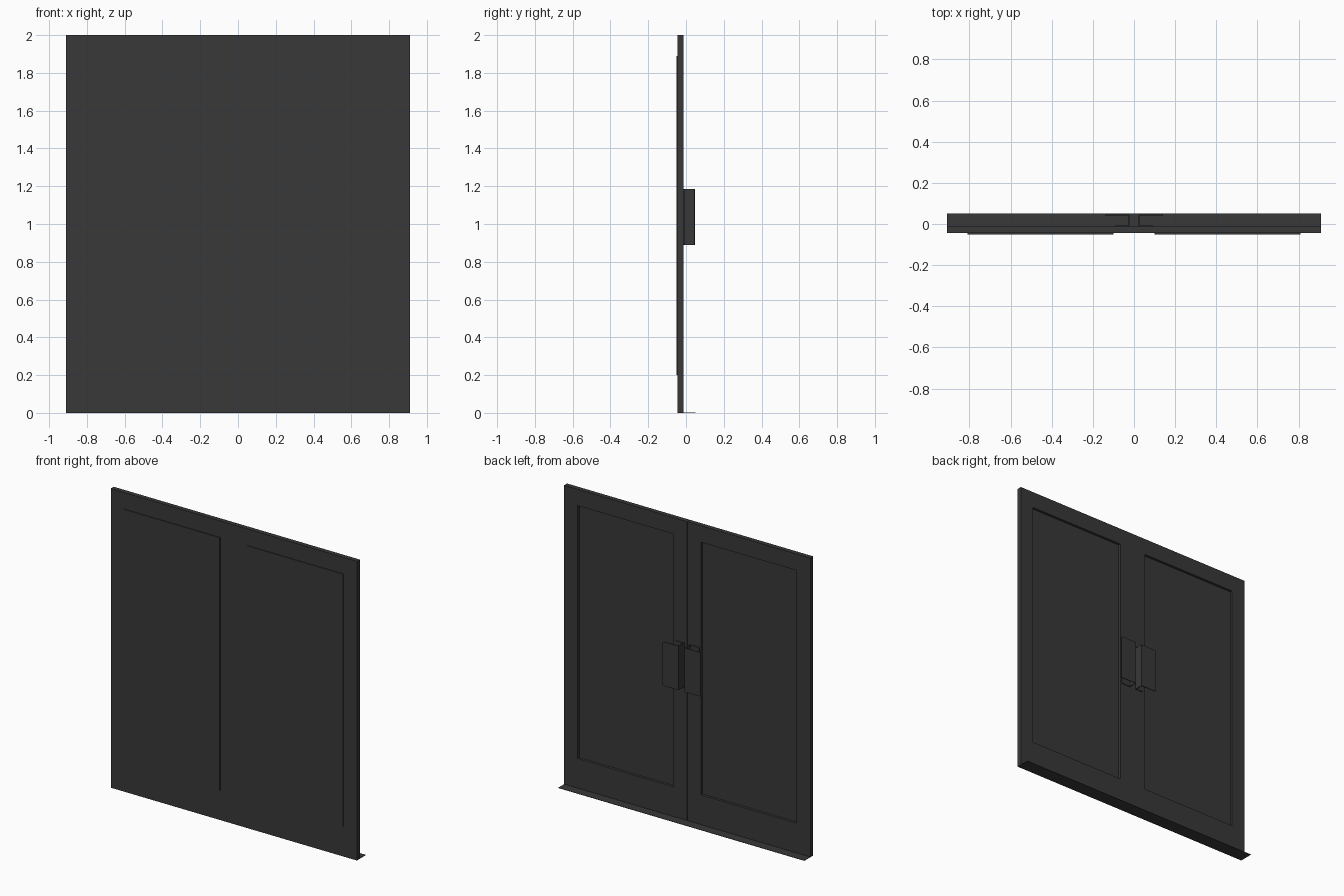
import bpy, bmesh

if "Cube" in bpy.data.objects:
    bpy.data.objects.remove(bpy.data.objects["Cube"])

dark = bpy.data.materials.new("dark_metal")
dark.diffuse_color = (0.04, 0.04, 0.04, 1)
dark.use_nodes = True
dark.node_tree.nodes["Principled BSDF"].inputs["Base Color"].default_value = dark.diffuse_color


def add_object(name, bm):
    bmesh.ops.recalc_face_normals(bm, faces=bm.faces)
    me = bpy.data.meshes.new(name)
    bm.to_mesh(me)
    bm.free()
    me.materials.append(dark)
    ob = bpy.data.objects.new(name, me)
    bpy.context.collection.objects.link(ob)
    return ob


def extrude(bm, points, vec):
    """Closed outline pushed along vec to make a solid."""
    face = bm.faces.new([bm.verts.new(p) for p in points])
    res = bmesh.ops.extrude_face_region(bm, geom=[face], use_keep_orig=True)
    verts = [v for v in res["geom"] if isinstance(v, bmesh.types.BMVert)]
    bmesh.ops.translate(bm, verts=verts, vec=vec)


def rect(x0, x1, z0, z1, y):
    return [(x0, y, z0), (x1, y, z0), (x1, y, z1), (x0, y, z1)]


FRONT, BACK = -0.044, -0.013
Z0, Z1 = 0.89, 1.185

for side, s in (("left", -1), ("right", 1)):
    # Leaf frame: outer and inner rectangles bridged front and back
    bm = bmesh.new()
    loops = []
    for y in (FRONT, BACK):
        for r in (rect(0.0005 * s, 0.91 * s, 0, 2, y), rect(0.10 * s, 0.81 * s, 0.20, 1.89, y)):
            loops.append([bm.verts.new(p) for p in r])
    of, inf, ob_, ib = loops
    for a, b in ((of, inf), (ob_, ib), (of, ob_), (inf, ib)):
        for i in range(4):
            j = (i + 1) % 4
            bm.faces.new((a[i], a[j], b[j], b[i]))
    add_object(side + "_door_frame", bm)

    # Panel: proud of the frame at the front, recessed at the back
    bm = bmesh.new()
    extrude(bm, rect(0.10 * s, 0.81 * s, 0.20, 1.89, -0.05), (0, 0.02, 0))
    add_object(side + "_door_panel", bm)

    # Handle: folded plate (mounting flange, web, wide grip) seen from above
    t = 0.005
    profile = [(0.09, BACK), (0.022, BACK), (0.022, 0.047), (0.14, 0.047),
               (0.14, 0.047 - t), (0.022 + t, 0.047 - t),
               (0.022 + t, BACK + t), (0.09, BACK + t)]
    bm = bmesh.new()
    extrude(bm, [(x * s, y, Z0) for x, y in profile], (0, 0, Z1 - Z0))
    # Round the free corners of the grip and the flange
    corners = [e for e in bm.edges
               if abs(e.verts[0].co.y - e.verts[1].co.y) > 0.004
               and all(abs(v.co.x) > 0.08 for v in e.verts)]
    bmesh.ops.bevel(bm, geom=corners, offset=0.01, segments=3, profile=0.5, affect='EDGES')
    add_object(side + "_handle", bm)

# Thin threshold plate under the doors
bm = bmesh.new()
extrude(bm, rect(-0.91, 0.91, 0, 0.002, BACK), (0, 0.05 - BACK, 0))
add_object("threshold", bm)
